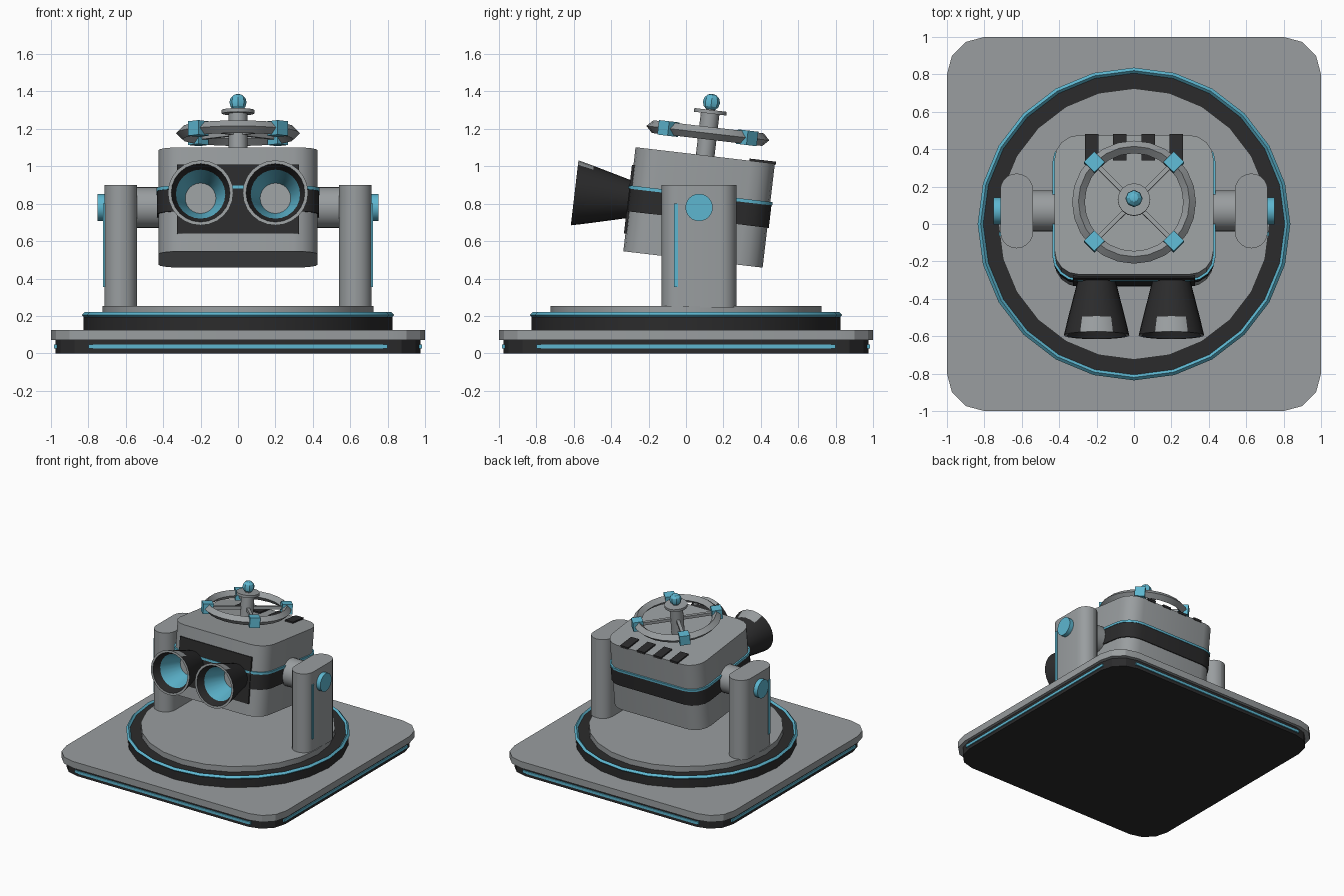
import bpy, bmesh, math
from mathutils import Matrix, Vector

cube = bpy.data.objects.get("Cube")
if cube:
    bpy.data.objects.remove(cube, do_unlink=True)


def material(name, rgb):
    m = bpy.data.materials.new(name)
    m.use_nodes = True
    m.diffuse_color = (*rgb, 1)
    m.node_tree.nodes["Principled BSDF"].inputs["Base Color"].default_value = (*rgb, 1)
    return m


GREY, DARK, CYAN = range(3)
MATS = [material("grey metal", (0.32, 0.34, 0.35)),
        material("dark rubber", (0.024, 0.024, 0.025)),
        material("cyan accent", (0.11, 0.47, 0.63))]
PARTS = []
WORLD = Matrix()
# The head leans back around the trunnion axis
HEAD = Matrix.Translation((0, 0.07, 0.78)) @ Matrix.Rotation(math.radians(-6.7), 4, 'X')


def finish(name, bm, mat, matrix):
    bmesh.ops.recalc_face_normals(bm, faces=bm.faces)
    mesh = bpy.data.meshes.new(name)
    bm.to_mesh(mesh)
    bm.free()
    for m in MATS:
        mesh.materials.append(m)
    if mat is not None:
        for p in mesh.polygons:
            p.material_index = mat
    ob = bpy.data.objects.new(name, mesh)
    bpy.context.collection.objects.link(ob)
    ob.matrix_world = matrix
    PARTS.append(ob)
    return ob


def box(name, centre, size, mat, matrix=WORLD, turn=0):
    bm = bmesh.new()
    bmesh.ops.create_cube(bm, size=1)
    bmesh.ops.scale(bm, vec=size, verts=bm.verts)
    return finish(name, bm, mat, matrix @ Matrix.Translation(centre) @ Matrix.Rotation(turn, 4, 'Z'))


def rounded_slab(name, hx, hy, radius, z0, z1, mat, matrix=WORLD, segs=4):
    """Vertical prism over a rounded rectangle."""
    bm = bmesh.new()
    ring = []
    for q, (sx, sy) in enumerate([(1, 1), (-1, 1), (-1, -1), (1, -1)]):
        for i in range(segs + 1):
            a = (q + i / segs) * math.pi / 2
            ring.append(bm.verts.new((sx * (hx - radius) + radius * math.cos(a),
                                      sy * (hy - radius) + radius * math.sin(a), z0)))
    bmesh.ops.remove_doubles(bm, verts=bm.verts, dist=1e-5)
    face = bm.faces.new(list(bm.verts))
    top = bmesh.ops.extrude_face_region(bm, geom=[face], use_keep_orig=True)
    bmesh.ops.translate(bm, vec=(0, 0, z1 - z0),
                        verts=[v for v in top["geom"] if isinstance(v, bmesh.types.BMVert)])
    return finish(name, bm, mat, matrix)


def lathe(name, profile, mat, matrix=WORLD, sides=24, closed=False):
    """Turn (radius, height) points around z; mat may list one colour per step."""
    bm = bmesh.new()
    rings = []
    for r, h in profile:
        if r == 0:
            rings.append([bm.verts.new((0, 0, h))] * sides)
        else:
            rings.append([bm.verts.new((r * math.cos(i * math.tau / sides),
                                        r * math.sin(i * math.tau / sides), h)) for i in range(sides)])
    pairs = list(zip(rings, rings[1:] + rings[:1]))
    for k, (a, b) in enumerate(pairs if closed else pairs[:-1]):
        for i in range(sides):
            j = (i + 1) % sides
            f = bm.faces.new(list(dict.fromkeys([a[i], a[j], b[j], b[i]])))
            f.material_index = mat[k] if isinstance(mat, list) else mat
    return finish(name, bm, None, matrix)


def rod(name, r, z0, z1, mat, matrix=WORLD, sides=24):
    return lathe(name, [(0, z0), (r, z0), (r, z1), (0, z1)], mat, matrix, sides)


def diamond_ring(name, major, minor, mat, matrix):
    pts = [(major + minor, 0), (major, minor), (major - minor, 0), (major, -minor)]
    return lathe(name, pts, mat, matrix, closed=True)


# Square base with light strips
rounded_slab("base_plinth", 0.975, 0.975, 0.2, 0, 0.075, DARK, segs=3)
rounded_slab("base_slab", 1, 1, 0.2, 0.07, 0.125, GREY, segs=3)
for i in range(4):
    spin = Matrix.Rotation(i * math.pi / 2, 4, 'Z')
    box("base_light_strip", (0, -0.976, 0.036), (1.6, 0.014, 0.022), CYAN, spin)

# Turntable
rod("turntable_drum", 0.825, 0.12, 0.207, DARK)
diamond_ring("turntable_light_ring", 0.82, 0.016, CYAN, Matrix.Translation((0, 0, 0.205)))
rod("turntable_disc", 0.725, 0.2, 0.252, GREY)

# Side posts with trunnions, caps and light strips
for side in (1, -1):
    rounded_slab("side_post", 0.0875, 0.2, 0.087, 0.245, 0.9, GREY,
                 Matrix.Translation((side * 0.6275, 0.07, 0)), segs=5)
    axle = Matrix.Translation((0, 0.07, 0.78)) @ Matrix.Rotation(side * math.pi / 2, 4, 'Y')
    rod("trunnion", 0.11, 0.38, 0.58, GREY, axle)
    rod("trunnion_cap", 0.073, 0.7, 0.75, CYAN, axle)
    box("post_light_strip", (side * 0.711, -0.054, 0.578), (0.022, 0.022, 0.445), CYAN)

# Head body with band and front panel
rounded_slab("head_body", 0.425, 0.375, 0.13, -0.28, 0.28, GREY, HEAD)
rounded_slab("head_band", 0.433, 0.383, 0.136, -0.065, 0.058, DARK, HEAD)
rounded_slab("head_light_band", 0.437, 0.387, 0.14, 0.056, 0.074, CYAN, HEAD)
box("front_panel", (0, -0.376, 0), (0.65, 0.014, 0.37), DARK, HEAD)

# Flared eye tubes with a grey lip, dark throat, cyan well and grey lens
eye_profile = [(0, 0.37), (0.1, 0.37), (0.155, 0.585), (0.175, 0.67),
               (0.157, 0.67), (0.132, 0.61), (0.082, 0.42), (0, 0.42)]
eye_colours = [DARK, DARK, DARK, GREY, DARK, CYAN, GREY]
for side in (1, -1):
    eye = lathe("eye_tube", eye_profile, eye_colours,
                HEAD @ Matrix.Translation((side * 0.2, 0, 0)) @ Matrix.Rotation(math.pi / 2, 4, 'X'))
    # Grey brow on the upper outside of the flare
    for p in eye.data.polygons:
        if p.normal.y > 0.6 and 0.6 < p.center.z < 0.66 and p.center.y > 0.13:
            p.material_index = GREY

# Rear top vents
for x in (-0.225, -0.075, 0.075, 0.225):
    box("top_vent", (x, 0.309, 0.282), (0.072, 0.142, 0.018), DARK, HEAD)

# Mast and finial
rod("mast", 0.05, 0.27, 0.51, GREY, HEAD, 16)
rod("mast_flange", 0.087, 0.505, 0.525, GREY, HEAD, 16)
rod("mast_neck", 0.025, 0.52, 0.55, GREY, HEAD, 12)
lathe("finial", [(0.046 * math.sin(k * math.pi / 6) if 0 < k < 6 else 0,
                  0.566 - 0.046 * math.cos(k * math.pi / 6)) for k in range(7)], CYAN, HEAD, 8)

# Wheel antenna with spokes and corner blocks
diamond_ring("wheel_rim", 0.297, 0.034, GREY, HEAD @ Matrix.Translation((0, 0, 0.4)))
for i in range(4):
    arm = HEAD @ Matrix.Rotation((i + 0.5) * math.pi / 2, 4, 'Z')
    box("wheel_spoke", (0.16, 0, 0.4), (0.26, 0.024, 0.024), GREY, arm)
    box("wheel_block", (0.3, 0, 0.4), (0.078, 0.078, 0.078), CYAN, arm)

# Smooth the curved sides and keep hard edges sharp
bpy.ops.object.select_all(action='DESELECT')
for ob in PARTS:
    ob.select_set(True)
bpy.context.view_layer.objects.active = PARTS[0]
bpy.ops.object.shade_smooth_by_angle(angle=math.radians(28))
